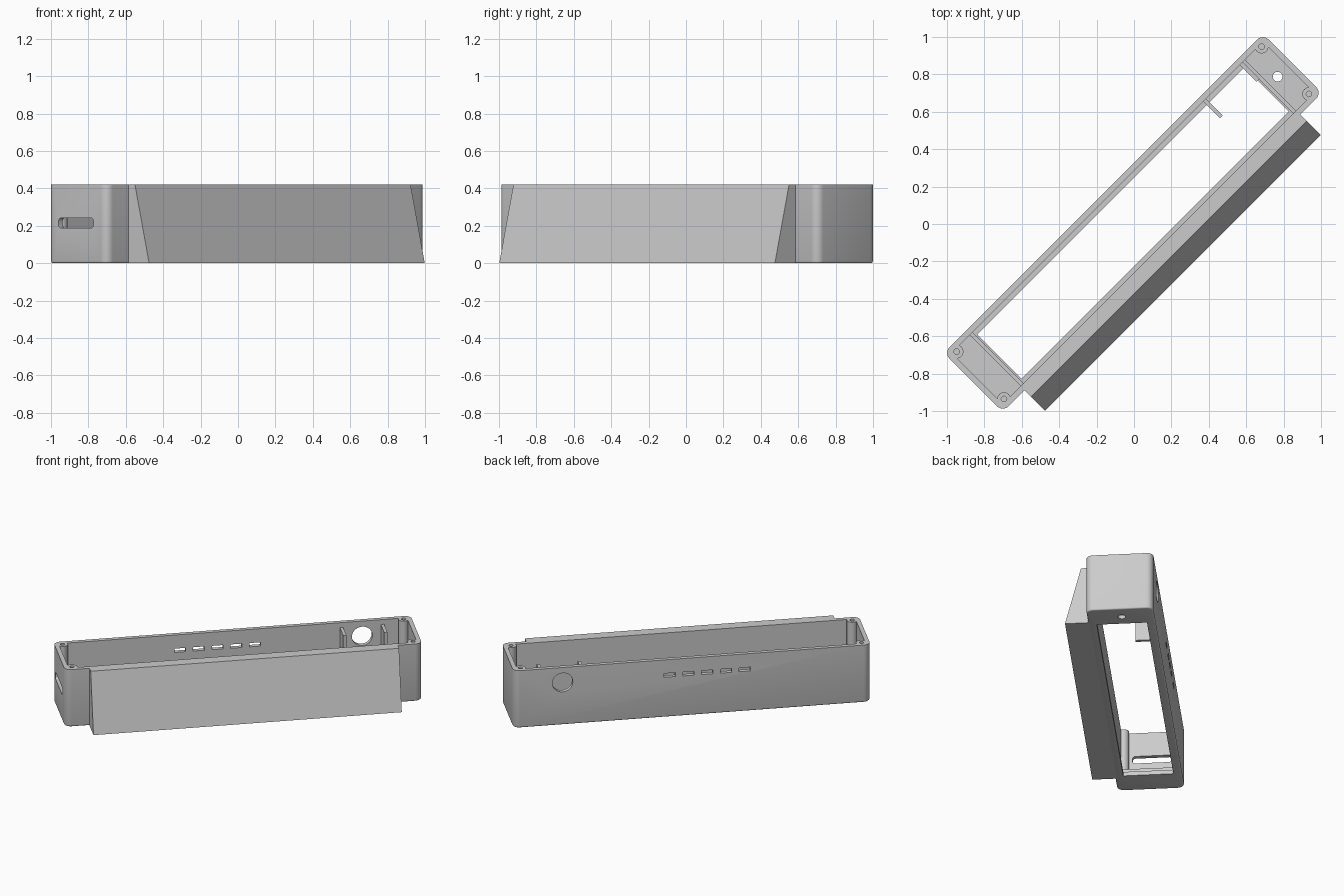
import bpy, bmesh, math
from mathutils import Matrix

if "Cube" in bpy.data.objects:
    bpy.data.objects.remove(bpy.data.objects["Cube"], do_unlink=True)

grey = bpy.data.materials.new("light_grey")
grey.use_nodes = True
grey.diffuse_color = (0.6, 0.6, 0.6, 1)
grey.node_tree.nodes["Principled BSDF"].inputs["Base Color"].default_value = (0.6, 0.6, 0.6, 1)

H = 0.42
END, BACK, FRONT = 1.207, 0.232, -0.215
FLOOR, WALL = 0.03, 0.03
DIAGONAL = Matrix.Rotation(math.radians(45), 4, "Z")


def prism(name, outline, depth, place, fillet=0):
    """Extrude a 2D outline along local z, place it, and turn it onto the diagonal."""
    bm = bmesh.new()
    face = bm.faces.new([bm.verts.new((a, b, 0)) for a, b in outline])
    grown = bmesh.ops.extrude_face_region(bm, geom=[face])["geom"]
    for v in grown:
        if isinstance(v, bmesh.types.BMVert):
            v.co.z += depth
    if fillet:
        edges = [e for e in bm.edges if all(abs(v.co.z) < 1e-5 for v in e.verts)]
        bmesh.ops.bevel(bm, geom=edges, offset=fillet, segments=3, affect="EDGES", profile=0.5)
    bmesh.ops.recalc_face_normals(bm, faces=bm.faces)
    bm.transform(DIAGONAL @ place)
    mesh = bpy.data.meshes.new(name)
    bm.to_mesh(mesh)
    bm.free()
    mesh.materials.append(grey)
    obj = bpy.data.objects.new(name, mesh)
    bpy.context.collection.objects.link(obj)
    return obj


def rounded(a0, a1, b0, b1, r, steps=6):
    """Outline of a rectangle with rounded corners."""
    points = []
    for i, (a, b) in enumerate([(a1 - r, b1 - r), (a0 + r, b1 - r), (a0 + r, b0 + r), (a1 - r, b0 + r)]):
        for k in range(steps + 1):
            t = (i + k / steps) * math.pi / 2
            points.append((a + r * math.cos(t), b + r * math.sin(t)))
    return points


def circle(r, n=32):
    return [(r * math.cos(2 * math.pi * k / n), r * math.sin(2 * math.pi * k / n)) for k in range(n)]


def box(name, u0, u1, v0, v1, z0, z1):
    return prism(name, [(u0, v0), (u1, v0), (u1, v1), (u0, v1)], z1 - z0, at(0, 0, z0))


def at(u, v, z):
    return Matrix.Translation((u, v, z))


def combine(target, tool, operation):
    mod = target.modifiers.new("combine", "BOOLEAN")
    mod.operation, mod.solver, mod.object = operation, "EXACT", tool
    bpy.context.view_layer.objects.active = target
    bpy.ops.object.modifier_apply(modifier=mod.name)
    bpy.data.objects.remove(tool, do_unlink=True)


def cut(target, tool):
    combine(target, tool, "DIFFERENCE")


# Long case: rounded shell, hollow from the top, with a window in the floor
case = prism("case", rounded(-END, END, FRONT, BACK, 0.045), H, at(0, 0, 0), fillet=0.01)
cut(case, prism("cavity", rounded(-END + WALL, END - WALL, FRONT + WALL, BACK - WALL, 0.02),
                H, at(0, 0, FLOOR)))
cut(case, box("window", -1.01, 1.01, -0.16, 0.175, -0.1, 0.1))

# Screw posts in the corners
posts = [(u, v) for u in (-1.153, 1.153) for v in (-0.17, 0.188)]
for u, v in posts:
    combine(case, prism("post", circle(0.036), H - 0.015, at(u, v, 0.015)), "UNION")
for u, v in posts:
    cut(case, prism("screw_hole", circle(0.015, 16), 0.2, at(u, v, H - 0.12)))

# Floor hole with a countersunk rim
cut(case, prism("floor_hole", circle(0.026), 0.2, at(1.1, 0.014, -0.1)))
cut(case, prism("floor_hole_rim", circle(0.038), 0.1, at(1.1, 0.014, 0.024)))

# Round opening and row of slots in the back wall
UPRIGHT = Matrix.Rotation(math.radians(90), 4, "X")
cut(case, prism("round_opening", circle(0.069, 48), 0.12, at(0.875, 0.28, 0.31) @ UPRIGHT))
for i in range(5):
    u = -0.357 + i * 0.127
    cut(case, box("back_slot", u - 0.038, u + 0.038, 0.17, 0.28, 0.292, 0.32))

# Rounded slot through one end wall
SIDEWAYS = Matrix.Rotation(math.radians(90), 4, "Z") @ UPRIGHT
cut(case, prism("end_slot", rounded(-0.113, 0.15, 0.188, 0.242, 0.018), 0.15,
                at(-1.27, 0, 0) @ SIDEWAYS))

# Sloping front wedge
wedge = prism("front_wedge", [(FRONT + 0.01, 0), (-0.37, 0), (-0.263, H), (FRONT + 0.01, H)],
              2.084, at(-1.042, 0, 0) @ SIDEWAYS)

# Ribs beside the round opening, and raised lips across the floor
ribs = [box("inner_rib", u - 0.011, u + 0.011, 0.075, BACK - 0.02, 0.02, 0.385) for u in (0.735, 1.012)]
lips = [box("floor_lip", s * 1.03 - 0.01, s * 1.03 + 0.01, FRONT + 0.02, BACK - 0.02, 0.015, 0.055)
        for s in (-1, 1)]

bpy.ops.object.select_all(action="DESELECT")
case.select_set(True)
bpy.context.view_layer.objects.active = case
bpy.ops.object.shade_smooth_by_angle(angle=math.radians(35))
